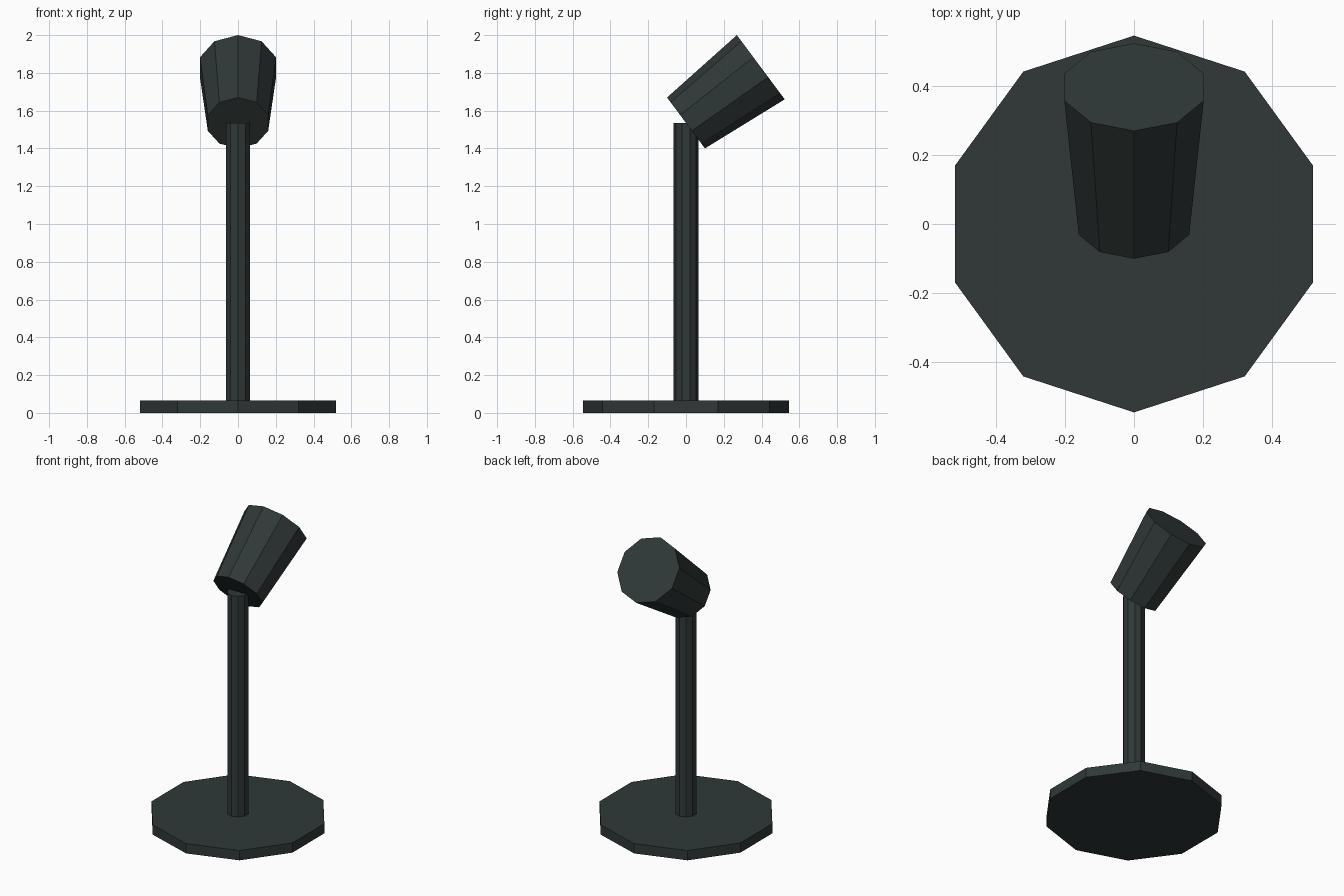
import bpy
import bmesh
from math import sin, cos, tau, atan2
from mathutils import Vector

SIDES = 10

cube = bpy.data.objects.get("Cube")
if cube:
    bpy.data.objects.remove(cube, do_unlink=True)

# One dark painted metal for the whole lamp
metal = bpy.data.materials.new("dark_slate_metal")
metal.use_nodes = True
colour = (0.029, 0.040, 0.039, 1)
metal.diffuse_color = colour
metal.node_tree.nodes["Principled BSDF"].inputs["Base Color"].default_value = colour


def tapered_prism(name, start, end, r_start, r_end):
    """Closed ten-sided prism between two points in the YZ plane, one corner towards +y."""
    start, end = Vector(start), Vector(end)
    axis = end - start
    bm = bmesh.new()
    rings = []
    for z, r in ((0, r_start), (axis.length, r_end)):
        rings.append([bm.verts.new((r * sin(tau * i / SIDES), r * cos(tau * i / SIDES), z))
                      for i in range(SIDES)])
    for ring in rings:
        bm.faces.new(ring)
    low, high = rings
    for i in range(SIDES):
        j = (i + 1) % SIDES
        bm.faces.new((low[i], low[j], high[j], high[i]))
    bmesh.ops.recalc_face_normals(bm, faces=bm.faces)
    mesh = bpy.data.meshes.new(name)
    bm.to_mesh(mesh)
    bm.free()
    mesh.materials.append(metal)
    obj = bpy.data.objects.new(name, mesh)
    obj.location = start
    obj.rotation_euler.x = -atan2(axis.y, axis.z)
    bpy.context.collection.objects.link(obj)
    return obj


# Foot plate, upright pole and tilted lamp head
tapered_prism("base_plate", (0, 0, 0), (0, 0, 0.065), 0.545, 0.545)
tapered_prism("pole", (0, 0, 0.03), (0, 0, 1.535), 0.067, 0.067)
tapered_prism("lamp_head", (0, 0, 1.535), (0, 0.396, 1.83), 0.168, 0.212)
